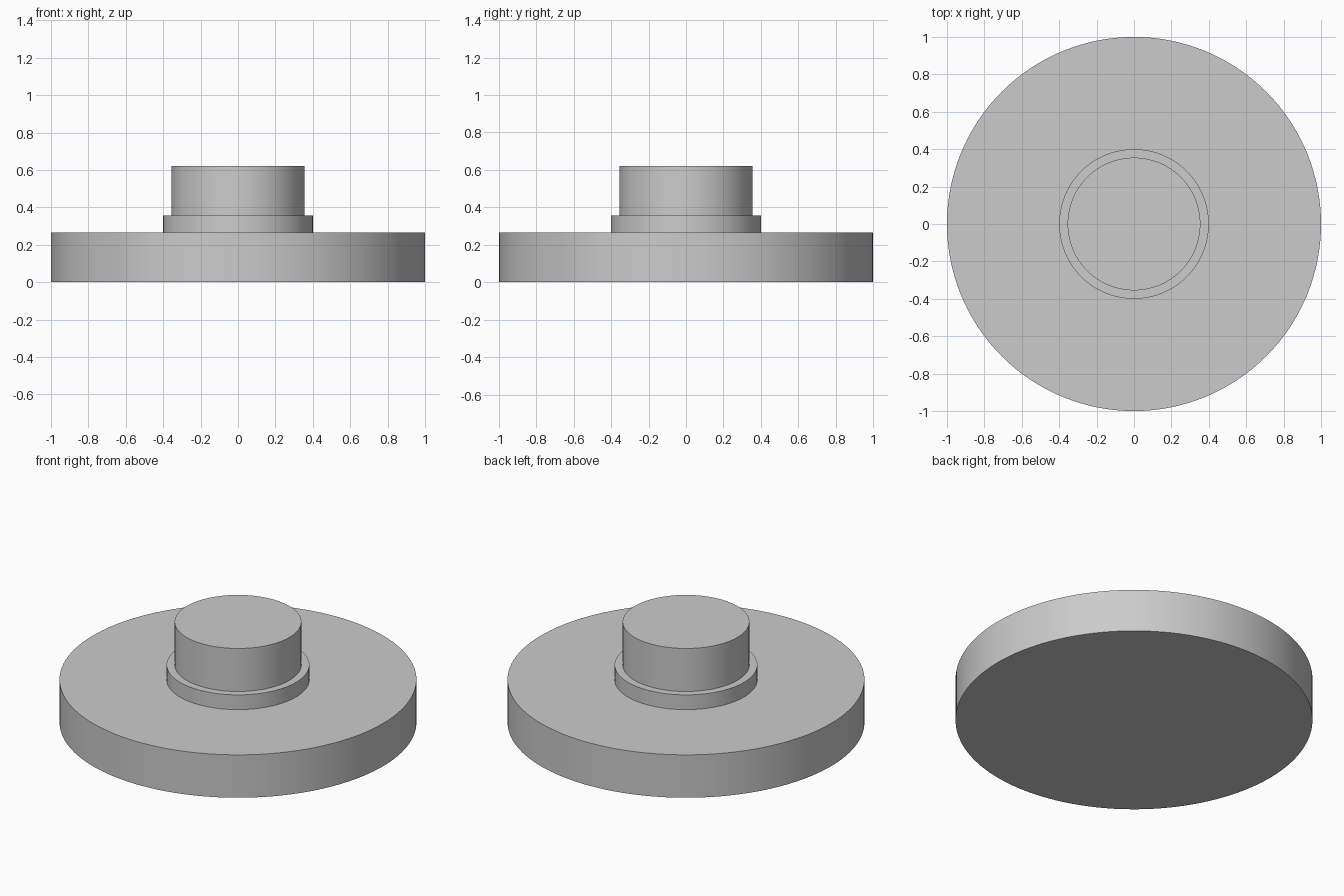
import bpy
import math

cube = bpy.data.objects.get("Cube")
if cube:
    bpy.data.objects.remove(cube, do_unlink=True)

# Single plain grey
grey = bpy.data.materials.new("light_grey")
grey.use_nodes = True
colour = (0.6, 0.6, 0.6, 1.0)
grey.diffuse_color = colour
grey.node_tree.nodes["Principled BSDF"].inputs["Base Color"].default_value = colour


def lathe(name, profile, segments=128):
    """Revolve a closed (radius, z) profile that starts and ends on the axis."""
    rings = profile[1:-1]
    verts = [(r * math.cos(a), r * math.sin(a), z)
             for r, z in rings
             for a in (math.tau * i / segments for i in range(segments))]
    faces = [tuple(reversed(range(segments)))]
    for k in range(len(rings) - 1):
        low, high = k * segments, (k + 1) * segments
        for i in range(segments):
            j = (i + 1) % segments
            faces.append((low + i, low + j, high + j, high + i))
    last = (len(rings) - 1) * segments
    faces.append(tuple(range(last, last + segments)))
    mesh = bpy.data.meshes.new(name)
    mesh.from_pydata(verts, [], faces)
    mesh.materials.append(grey)
    obj = bpy.data.objects.new(name, mesh)
    bpy.context.collection.objects.link(obj)
    bpy.ops.object.select_all(action="DESELECT")
    obj.select_set(True)
    bpy.context.view_layer.objects.active = obj
    bpy.ops.object.shade_smooth_by_angle(angle=math.radians(30))
    return obj


# Wide disc, narrow collar and round boss, turned as one solid
disc_r, collar_r, boss_r = 1.0, 0.4, 0.355
disc_top, collar_top, boss_top = 0.265, 0.356, 0.622
lathe("stepped_disc", [
    (0, 0),
    (disc_r, 0), (disc_r, disc_top),
    (collar_r, disc_top), (collar_r, collar_top),
    (boss_r, collar_top), (boss_r, boss_top),
    (0, boss_top),
])
